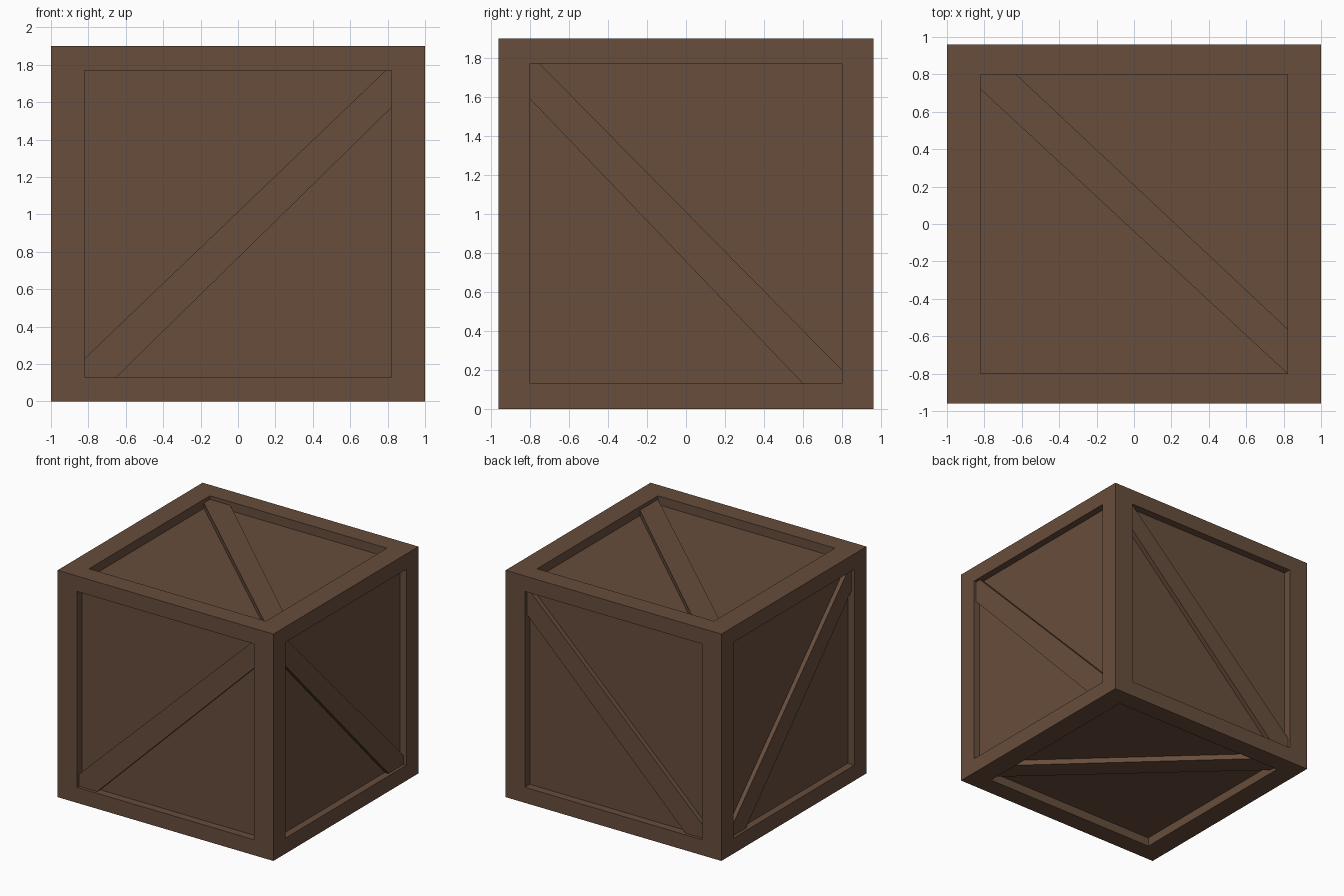
import bpy
import bmesh
from mathutils import Vector

old = bpy.data.objects.get("Cube")
if old:
    bpy.data.objects.remove(old, do_unlink=True)

HALF = Vector((1.0, 0.96, 0.95))       # half size of the crate
WINDOW = Vector((0.82, 0.80, 0.82))    # half size of the recessed windows
PANEL_DEPTH = (0.06, 0.065, 0.075)     # recess depth per axis
BRACE_DEPTH = (0.025, 0.025, 0.03)     # brace surface below the frame, per axis

wood = bpy.data.materials.new("brown wood")
wood.use_nodes = True
color = (0.136, 0.075, 0.045, 1.0)
wood.diffuse_color = color
bsdf = next(n for n in wood.node_tree.nodes if n.type == 'BSDF_PRINCIPLED')
bsdf.inputs["Base Color"].default_value = color


def finish(bm, name):
    bmesh.ops.recalc_face_normals(bm, faces=bm.faces)
    mesh = bpy.data.meshes.new(name)
    bm.to_mesh(mesh)
    bm.free()
    mesh.materials.append(wood)
    obj = bpy.data.objects.new(name, mesh)
    obj.location.z = HALF.z
    bpy.context.collection.objects.link(obj)
    return obj


def fit_window(face, axis, depth):
    """Snap a face to the window outline at a depth below the frame."""
    for v in face.verts:
        for i in range(3):
            size = HALF[i] - depth if i == axis else WINDOW[i]
            v.co[i] = size if v.co[i] > 0 else -size


# Crate body: every side has a broad rim and a sunken panel
bm = bmesh.new()
bmesh.ops.create_cube(bm, size=2)
for v in bm.verts:
    v.co = v.co * HALF
bm.normal_update()
for face in list(bm.faces):
    axis = max(range(3), key=lambda i: abs(face.normal[i]))
    for depth in (0.0, PANEL_DEPTH[axis]):
        bmesh.ops.inset_individual(bm, faces=[face], thickness=0.05)
        fit_window(face, axis, depth)
finish(bm, "crate_body")


# Diagonal braces, trimmed to the window outline
def brace(name, axis, sign, outline):
    u, w = [i for i in range(3) if i != axis]
    base = HALF[axis] - PANEL_DEPTH[axis] - 0.01
    bm = bmesh.new()
    verts = []
    for a, b in outline:
        co = Vector()
        co[u], co[w], co[axis] = a, b, sign * base
        verts.append(bm.verts.new(co))
    face = bm.faces.new(verts)
    top = bmesh.ops.extrude_face_region(bm, geom=[face], use_keep_orig=True)
    for v in top["geom"]:
        if isinstance(v, bmesh.types.BMVert):
            v.co[axis] = sign * (HALF[axis] - BRACE_DEPTH[axis])
    finish(bm, name)


side_outline = [(-.8, .82), (-.8, .64), (.6, -.82), (.8, -.82), (.8, -.75), (-.75, .82)]
front_outline = [(-.82, -.72), (-.82, -.82), (-.65, -.82), (.82, .62), (.82, .82), (.79, .82)]
top_outline = [(-.82, .8), (-.82, .72), (.82, -.8), (.82, -.56), (-.63, .8)]

for axis, outline, names in (
        (0, side_outline, ("left_brace", "right_brace")),
        (1, front_outline, ("back_brace", "front_brace")),
        (2, top_outline, ("top_brace", "bottom_brace"))):
    for sign, name in zip((1, -1), names):
        brace(name, axis, sign, outline)
